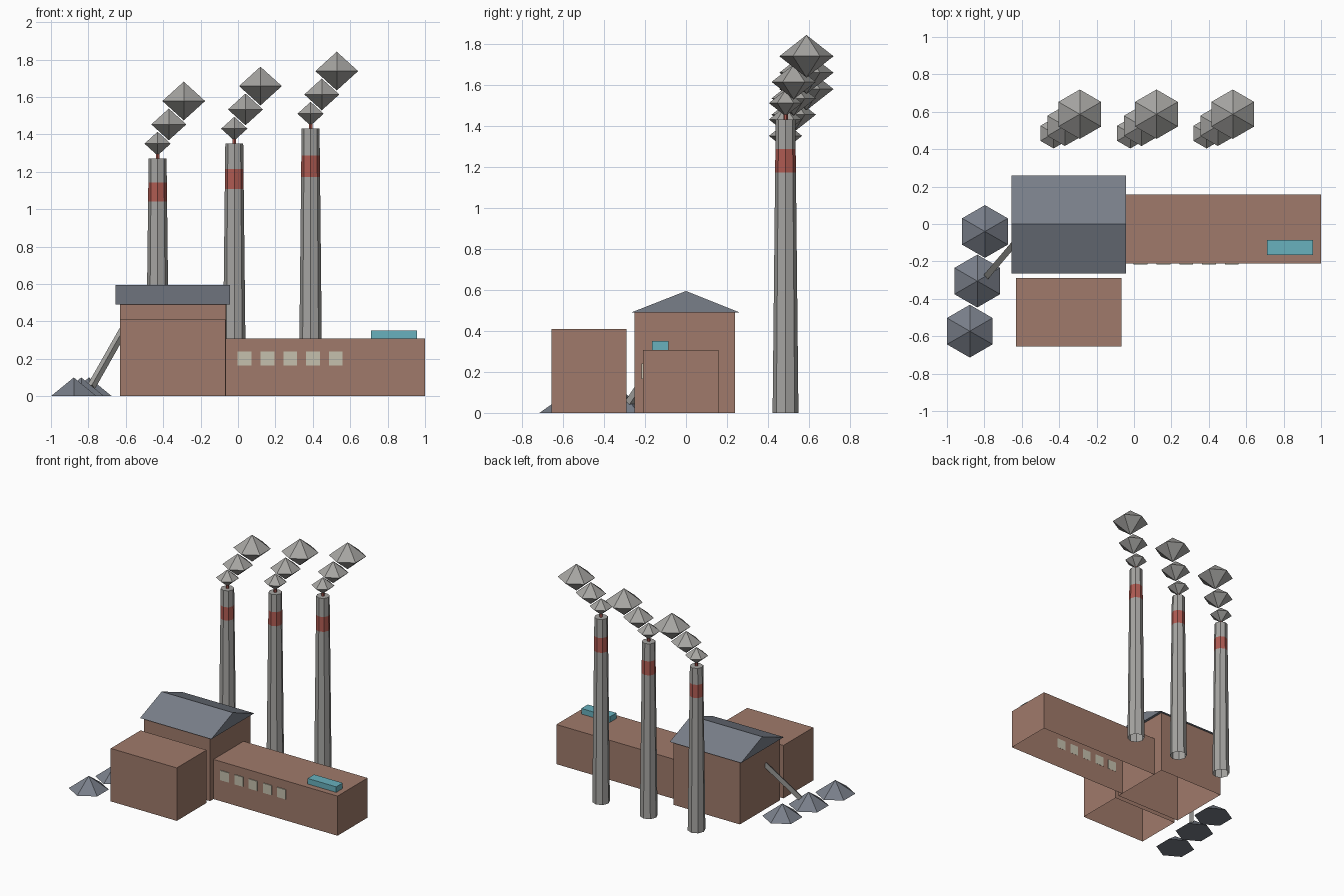
import bpy, bmesh, math
from mathutils import Vector

if "Cube" in bpy.data.objects:
    bpy.data.objects.remove(bpy.data.objects["Cube"])


def material(name, rgb):
    m = bpy.data.materials.new(name)
    m.diffuse_color = (*rgb, 1)
    m.use_nodes = True
    m.node_tree.nodes["Principled BSDF"].inputs["Base Color"].default_value = m.diffuse_color
    return m


BRICK = material("brick", (0.35, 0.195, 0.145))
SLATE = material("slate", (0.19, 0.21, 0.25))
GREY = material("concrete_grey", (0.38, 0.375, 0.36))
RED = material("warning_red", (0.43, 0.105, 0.085))
TEAL = material("skylight_teal", (0.14, 0.44, 0.51))
CREAM = material("window_cream", (0.56, 0.53, 0.42))


def finish(name, bm, *mats):
    bmesh.ops.recalc_face_normals(bm, faces=bm.faces[:])
    mesh = bpy.data.meshes.new(name)
    bm.to_mesh(mesh)
    bm.free()
    for m in mats:
        mesh.materials.append(m)
    ob = bpy.data.objects.new(name, mesh)
    bpy.context.collection.objects.link(ob)
    return ob


def box(name, lo, hi, mat, open_bottom=False):
    lo, hi = Vector(lo), Vector(hi)
    bm = bmesh.new()
    bmesh.ops.create_cube(bm, size=1)
    bmesh.ops.scale(bm, vec=hi - lo, verts=bm.verts)
    bmesh.ops.translate(bm, vec=(lo + hi) / 2, verts=bm.verts)
    ob = finish(name, bm, mat)
    if open_bottom:
        bm = bmesh.new()
        bm.from_mesh(ob.data)
        floor = [f for f in bm.faces if f.normal.z < -0.9]
        bmesh.ops.delete(bm, geom=floor, context='FACES')
        bm.to_mesh(ob.data)
        bm.free()
    return ob


def turned(name, centre, profile, sides, mats, band=None, cap_top=False):
    """Faceted solid from (radius, z) rings; radius 0 makes a point."""
    bm = bmesh.new()
    rings = []
    for r, z in profile:
        n = sides if r > 0 else 1
        angles = [math.pi / 2 + 2 * math.pi * i / sides for i in range(n)]
        rings.append([bm.verts.new((centre[0] + r * math.cos(a),
                                    centre[1] + r * math.sin(a),
                                    centre[2] + z)) for a in angles])
    for k, (a, b) in enumerate(zip(rings, rings[1:])):
        for i in range(sides):
            j = (i + 1) % sides
            quad = [a[i % len(a)], a[j % len(a)], b[j % len(b)], b[i % len(b)]]
            f = bm.faces.new(list(dict.fromkeys(quad)))
            f.material_index = 1 if k == band else 0
    if cap_top:
        bm.faces.new(rings[-1])
    return finish(name, bm, *mats)


# Brick buildings
box("main_hall", (-0.63, -0.252, 0), (-0.063, 0.24, 0.49), BRICK, True)
box("front_block", (-0.632, -0.655, 0), (-0.066, -0.29, 0.41), BRICK, True)
box("long_wing", (-0.063, -0.21, 0), (1.0, 0.158, 0.307), BRICK, True)

# Gable roof over the main hall
bm = bmesh.new()
ends = [[bm.verts.new((x, y, z)) for y, z in ((-0.265, 0.49), (0.26, 0.49), (0, 0.594))]
        for x in (-0.654, -0.043)]
for end in ends:
    bm.faces.new(end)
for i in range(3):
    j = (i + 1) % 3
    bm.faces.new((ends[0][i], ends[0][j], ends[1][j], ends[1][i]))
finish("gable_roof", bm, SLATE)

# Wing windows and rooftop skylight
for i in range(5):
    x = 0.035 + 0.122 * i
    box(f"window_{i + 1}", (x - 0.037, -0.216, 0.165), (x + 0.037, -0.209, 0.24), CREAM)
box("skylight", (0.712, -0.165, 0.305), (0.957, -0.085, 0.35), TEAL)

# Chimneys with a red band, and three growing smoke puffs above each
PUFFS = [(0.0, 0.0, 0.08, 0.081), (0.06, 0.04, 0.183, 0.108), (0.14, 0.102, 0.308, 0.132)]
R0, R1, Y = 0.063, 0.048, 0.485
for n, (x, h) in enumerate([(-0.43, 1.27), (-0.02, 1.35), (0.388, 1.43)], 1):
    shaft = [(R0 + (R1 - R0) * t, h * t) for t in (0, 0.82, 0.90, 1)]
    turned(f"chimney_{n}", (x, Y, 0), shaft, 8, (GREY, RED), band=1, cap_top=True)
    turned(f"chimney_tip_{n}", (x, Y, h), [(0.011, -0.01), (0.011, 0.035)], 6, (RED,), cap_top=True)
    for k, (dx, dy, dz, r) in enumerate(PUFFS, 1):
        turned(f"smoke_{n}_{k}", (x + dx, Y + dy, h + dz),
               [(0, -0.785 * r), (r, 0), (0, 0.785 * r)], 6, (GREY,))

# Coal heaps
for n, (x, y) in enumerate([(-0.797, -0.04), (-0.838, -0.305), (-0.878, -0.573)], 1):
    turned(f"coal_heap_{n}", (x, y, 0), [(0, 0), (0.141, 0), (0, 0.1)], 6, (SLATE,))

# Sloping conveyor from the heap into the hall
a, b = Vector((-0.785, -0.275, 0.05)), Vector((-0.615, -0.075, 0.35))
conveyor = box("conveyor", (-0.016, -0.016, 0), (0.016, 0.016, (b - a).length), GREY)
conveyor.location = a
conveyor.rotation_euler = (b - a).to_track_quat('Z', 'Y').to_euler()
